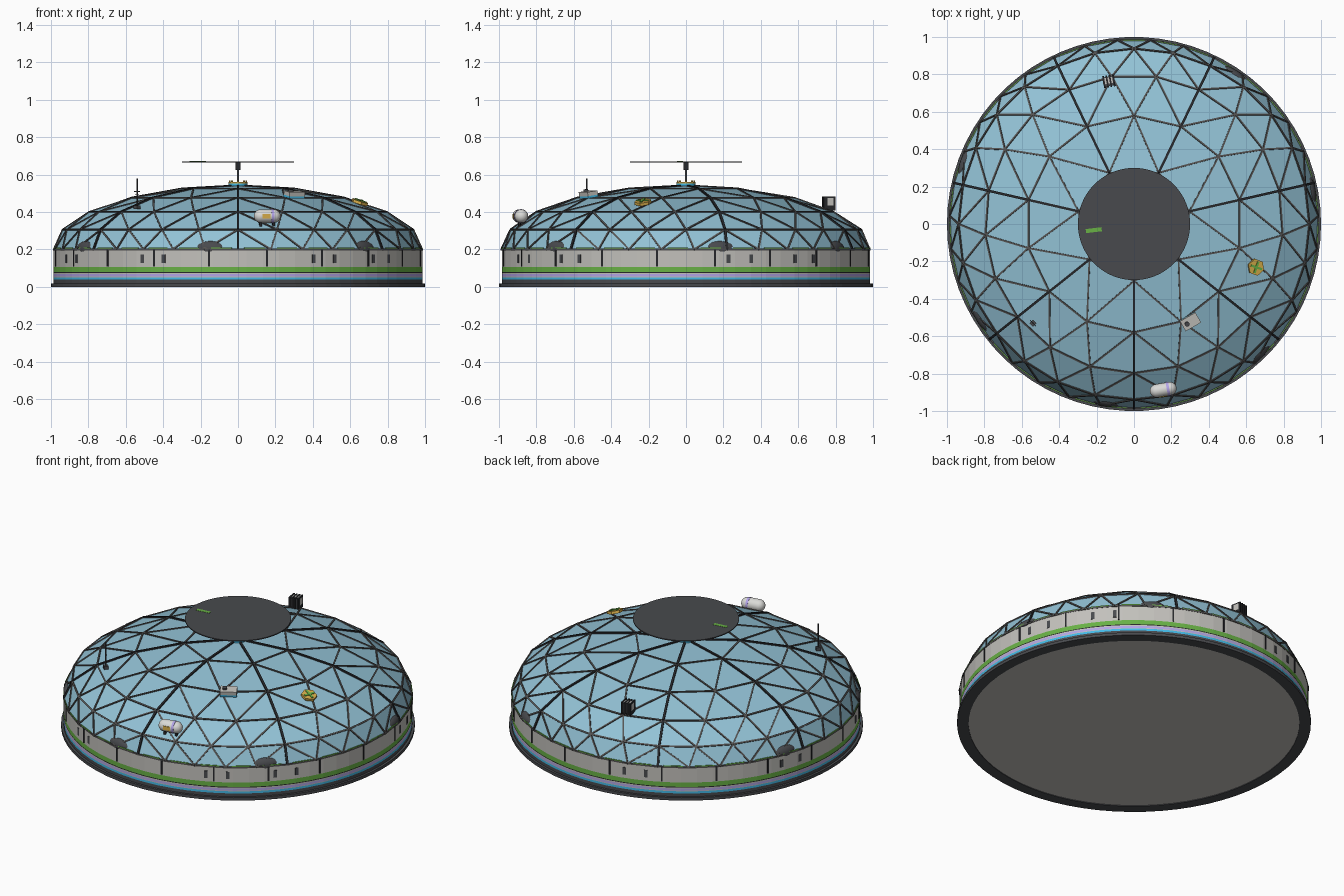
import bpy, bmesh, math
from mathutils import Matrix, Vector

cube = bpy.data.objects.get("Cube")
if cube:
    bpy.data.objects.remove(cube, do_unlink=True)


def colour(name, r, g, b):
    m = bpy.data.materials.new(name)
    m.use_nodes = True
    m.diffuse_color = (r, g, b, 1)
    m.node_tree.nodes["Principled BSDF"].inputs["Base Color"].default_value = (r, g, b, 1)
    return m


GLASS = colour("blue glass", 0.29, 0.54, 0.67)
BLACK = colour("black metal", 0.02, 0.021, 0.024)
SLATE = colour("slate grey", 0.065, 0.068, 0.075)
STRUT = colour("strut grey", 0.09, 0.086, 0.084)
WALL = colour("concrete grey", 0.54, 0.53, 0.50)
GREEN = colour("leaf green", 0.14, 0.44, 0.06)
CYAN = colour("cyan", 0.06, 0.52, 0.85)
VIOLET = colour("violet", 0.46, 0.38, 0.82)
GOLD = colour("gold", 0.70, 0.43, 0.07)
WHITE = colour("off white", 0.70, 0.70, 0.68)

SECTORS, RINGS = 7, 5
RADIUS, HEIGHT, BASE = 0.985, 0.34, 0.2


def finish(name, bm, *mats, smooth=False):
    me = bpy.data.meshes.new(name)
    bmesh.ops.recalc_face_normals(bm, faces=bm.faces)
    bm.to_mesh(me)
    bm.free()
    for m in mats:
        me.materials.append(m)
    ob = bpy.data.objects.new(name, me)
    bpy.context.collection.objects.link(ob)
    if smooth:
        bpy.ops.object.select_all(action="DESELECT")
        ob.select_set(True)
        bpy.context.view_layer.objects.active = ob
        bpy.ops.object.shade_smooth_by_angle(angle=math.radians(35))
    return ob


def frame(degrees, r, z, tilt=0.0):
    """Local x runs along the rim, y points outward, z up, leaning out by tilt."""
    az = math.radians(degrees)
    spot = Matrix.Translation((r * math.cos(az), r * math.sin(az), z))
    return spot @ Matrix.Rotation(az - math.pi / 2, 4, "Z") @ Matrix.Rotation(-tilt, 4, "X")


def add_box(bm, M, size, loc=(0, 0, 0)):
    bmesh.ops.create_cube(bm, size=1, matrix=M @ Matrix.Translation(loc) @ Matrix.Diagonal((*size, 1)))


def boxes(name, mat, M, *parts):
    bm = bmesh.new()
    for size, loc in parts:
        add_box(bm, M, size, loc)
    return finish(name, bm, mat)


def drum(name, mat, M, r, h, loc=(0, 0, 0), sides=32):
    bm = bmesh.new()
    bmesh.ops.create_cone(bm, cap_ends=True, segments=sides, radius1=r, radius2=r,
                          depth=h, matrix=M @ Matrix.Translation(loc))
    return finish(name, bm, mat, smooth=sides > 8)


def lathe(name, profile, mats, sides, M=Matrix(), smooth=False):
    """Profile rows: radius, height, material of the band that follows."""
    bm = bmesh.new()
    loops = [[bm.verts.new(M @ Vector((r * math.cos(k * math.tau / sides), r * math.sin(k * math.tau / sides), z)))
              for k in range(sides)] for r, z, _ in profile]
    for a, b, row in zip(loops, loops[1:], profile):
        for k in range(sides):
            n = (k + 1) % sides
            bm.faces.new((a[k], a[n], b[n], b[k])).material_index = mats.index(row[2])
    bmesh.ops.remove_doubles(bm, verts=bm.verts, dist=1e-5)
    return finish(name, bm, *mats, smooth=smooth)


# Foundation and banded ring wall
lathe("foundation", [(0, 0.004, WALL), (0.935, 0.004, SLATE), (0.935, 0, SLATE), (1, 0, SLATE),
                     (1, 0.018, SLATE), (0.97, 0.018, SLATE)], [WALL, SLATE], 70)
bands = [(0.018, SLATE), (0.038, CYAN), (0.051, WALL), (0.055, VIOLET), (0.068, WALL), (0.074, BLACK),
         (0.079, GREEN), (0.106, WALL), (0.203, WALL)]
lathe("ring_wall", [(0.986, z, m) for z, m in bands] + [(0.96, 0.203, WALL)],
      [SLATE, CYAN, WALL, VIOLET, BLACK, GREEN], 70)

# Wall ribs, paired windows and rim markers
ribs, panes, marks = bmesh.new(), bmesh.new(), bmesh.new()
for k in range(20):
    add_box(ribs, frame(-81 + 18 * k, 0.985, 0.155), (0.01, 0.008, 0.09))
for az in (-117.5, -62, -39, 17, 40, 108, 162, 205):
    for side in (-3.7, 3.7):
        add_box(panes, frame(az + side, 0.984, 0.15), (0.02, 0.008, 0.045))
for k in range(35):
    add_box(marks, frame(-90 + (k + 0.5) * 360 / 35, 0.984, 0.205), (0.11, 0.004, 0.009))
finish("wall_ribs", ribs, BLACK)
finish("wall_windows", panes, SLATE)
finish("rim_markers", marks, GREEN)

# Faceted dome: ring i carries i vertices in each sector
bm = bmesh.new()
rings = []
for i in range(RINGS + 1):
    a = i * math.pi / 2 / RINGS
    count = max(1, SECTORS * i)
    rings.append([bm.verts.new((RADIUS * math.sin(a) * math.cos(t), RADIUS * math.sin(a) * math.sin(t),
                                BASE + HEIGHT * math.cos(a)))
                  for t in (-math.pi / 2 + j * math.tau / count for j in range(count))])
main_edges = set()
for i in range(1, RINGS + 1):
    outer, inner = rings[i], rings[i - 1]
    for s in range(SECTORS):
        o = [outer[(s * i + j) % len(outer)] for j in range(i + 1)]
        n = [inner[(s * (i - 1) + j) % len(inner)] for j in range(i)]
        for j in range(i):
            bm.faces.new((o[j], o[j + 1], n[j]))
            if j < i - 1:
                bm.faces.new((n[j], o[j + 1], n[j + 1]))
        main_edges.add(frozenset((o[0], n[0])))

# Struts along every dome edge, heavier on the seven meridians
thin, thick = bmesh.new(), bmesh.new()
for e in bm.edges:
    p, q = (v.co for v in e.verts)
    main = frozenset(e.verts) in main_edges
    mid, d = (p + q) / 2, q - p
    out = Vector((mid.x, mid.y, (mid.z - BASE) * (RADIUS / HEIGHT) ** 2)).normalized()
    x = d.normalized()
    y = out.cross(x).normalized()
    M = Matrix((x, y, x.cross(y))).transposed().to_4x4()
    w = 0.013 if main else 0.009
    add_box(thick if main else thin, Matrix.Translation(mid + out * 0.001) @ M, (d.length, w, w))
finish("dome_glass", bm, GLASS)
finish("dome_struts", thin, STRUT)
finish("dome_main_ribs", thick, BLACK)

# Rounded vents at the foot of the dome
for k, az in enumerate((-148, -99, -46, 11, 56, 160)):
    bm = bmesh.new()
    bmesh.ops.create_uvsphere(bm, u_segments=20, v_segments=10, radius=1,
                              matrix=frame(az, 0.95, 0.203) @ Matrix.Diagonal((0.09, 0.038, 0.044, 1)))
    finish(f"dome_vent_{k + 1}", bm, SLATE, smooth=True)

# Rotor with mast and crown
top = Matrix.Translation((0, 0, BASE + HEIGHT))
drum("crown_base", CYAN, top, 0.05, 0.012, (0, 0, 0.006))
drum("crown_ring", GOLD, top, 0.05, 0.008, (0, 0, 0.016))
for k in range(8):
    t = k * math.tau / 8
    drum(f"crown_knob_{k + 1}", GOLD, top, 0.005, 0.01, (0.044 * math.cos(t), 0.044 * math.sin(t), 0.024), 8)
drum("rotor_mast", SLATE, top, 0.006, 0.11, (0, 0, 0.065), 12)
boxes("rotor_head", BLACK, top, ((0.026, 0.026, 0.04), (0, 0, 0.105)))
drum("rotor_disc", SLATE, top, 0.3, 0.006, (0, 0, 0.128), 64)
boxes("rotor_stripe", GREEN, Matrix.Translation((-0.215, -0.033, 0.671)) @ Matrix.Rotation(0.12, 4, "Z"),
      ((0.085, 0.022, 0.003), (0, 0, 0)))

# Antenna
spot = frame(-135.5, 0.757, 0.42)
boxes("antenna_base", SLATE, spot, ((0.026, 0.026, 0.02), (0, 0, 0.005)))
drum("antenna_pole", SLATE, spot, 0.004, 0.16, (0, 0, 0.08), 8)
boxes("antenna_bars", SLATE, spot, ((0.044, 0.004, 0.004), (0, 0, 0.09)), ((0.028, 0.004, 0.004), (0, 0, 0.075)))

# Storage tank lying along the rim
spot = frame(-80, 0.9, 0.378)
lying = spot @ Matrix.Rotation(math.pi / 2, 4, "Y")
caps = [(0.036 * math.sin(a * math.pi / 12), 0.036 + 0.036 * math.cos(a * math.pi / 12)) for a in range(7)]
lathe("tank", [(r, z, WHITE) for r, z in caps] + [(r, -z, WHITE) for r, z in reversed(caps)],
      [WHITE], 20, lying, smooth=True)
# The frame's x runs clockwise, so negative x is the tank's eastern end
drum("tank_band", VIOLET, lying, 0.0375, 0.014, (0, 0, -0.026), 20)
boxes("tank_label", GOLD, spot, ((0.044, 0.006, 0.024), (0.01, 0.0345, 0)))
boxes("tank_legs", BLACK, spot, *[((0.014, 0.03, 0.05), (x, -0.01, -0.04)) for x in (-0.035, 0.035)])

# Equipment case
spot = frame(-60, 0.6, 0.48, 0.15)
boxes("case_pad", CYAN, spot, ((0.095, 0.062, 0.012), (0, 0, 0.003)))
boxes("case_body", WALL, spot, ((0.095, 0.062, 0.022), (0, 0, 0.02)))
drum("case_knob", SLATE, spot, 0.013, 0.012, (0.022, 0, 0.036), 12)

# Hexagonal beacon with a cross
spot = frame(-19.5, 0.69, 0.449, 0.32)
drum("beacon_hexagon", GOLD, spot, 0.046, 0.016, (0, 0, 0.004), 6)
boxes("beacon_cross", GREEN, spot, ((0.064, 0.012, 0.006), (0, 0, 0.014)), ((0.012, 0.064, 0.006), (0, 0, 0.014)))

# Finned cooling unit
spot = frame(100, 0.775, 0.445)
boxes("cooler_body", SLATE, spot, ((0.06, 0.05, 0.062), (0, 0, 0.002)))
boxes("cooler_panels", WALL, spot, ((0.064, 0.034, 0.04), (0, 0.004, 0.01)), ((0.05, 0.034, 0.005), (0, 0.004, 0.033)))
boxes("cooler_fins", BLACK, spot, *[((0.009, 0.064, 0.074), (-0.026 + 0.0173 * k, 0, 0.001)) for k in range(4)])
